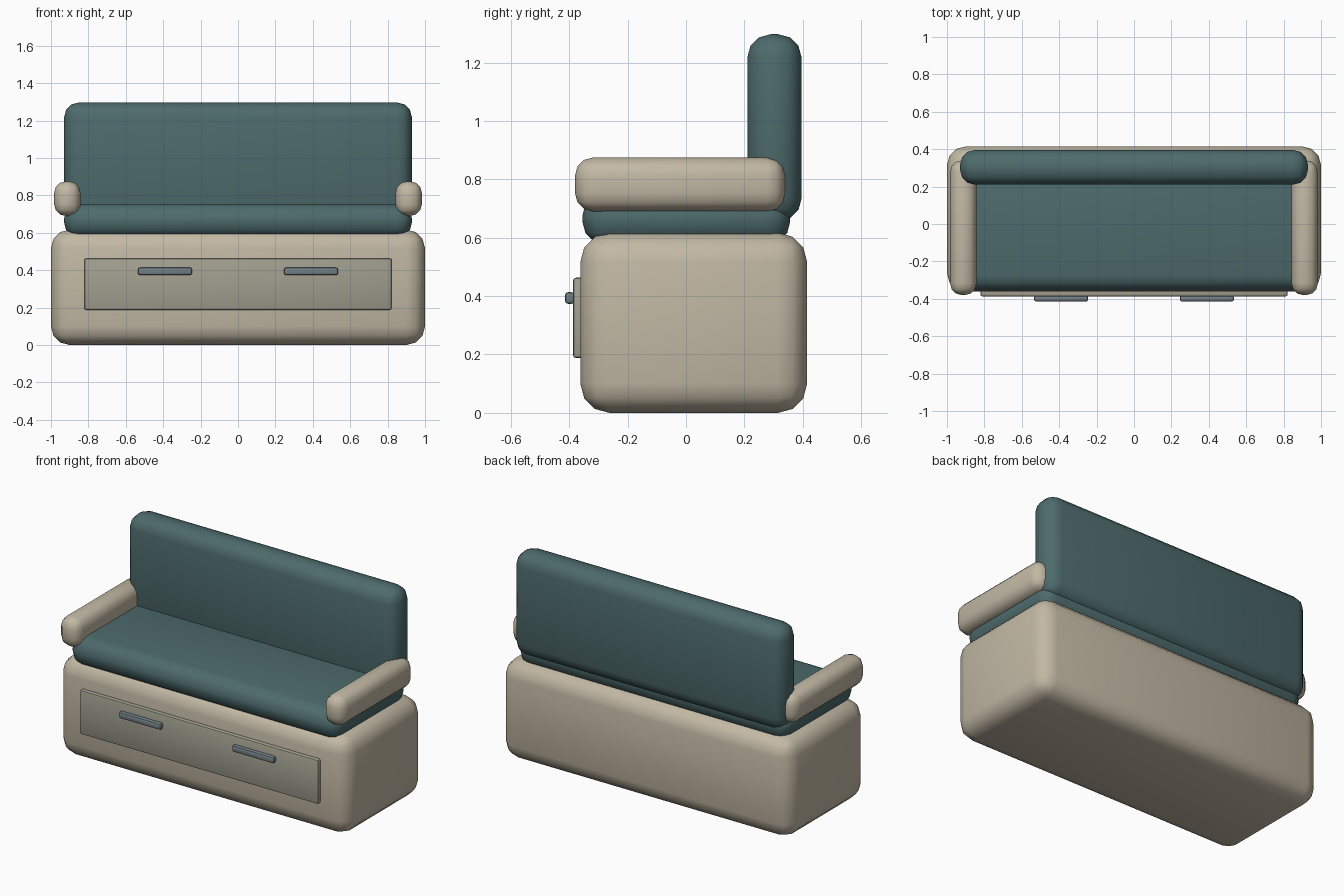
import bpy

if "Cube" in bpy.data.objects:
    bpy.data.objects.remove(bpy.data.objects["Cube"])


def material(name, rgb):
    m = bpy.data.materials.new(name)
    m.diffuse_color = (*rgb, 1)
    m.use_nodes = True
    m.node_tree.nodes["Principled BSDF"].inputs["Base Color"].default_value = m.diffuse_color
    return m


CREAM = material("cream", (0.54, 0.48, 0.37))
TEAL = material("teal", (0.075, 0.145, 0.15))
PANEL = material("panel", (0.36, 0.35, 0.28))
METAL = material("metal", (0.17, 0.22, 0.24))


def soft_box(name, x, y, z, radius, mat, segments=3):
    """Rounded box from (min, max) extents on each axis."""
    lo, hi = zip(x, y, z)
    bpy.ops.mesh.primitive_cube_add(
        size=1, location=[(a + b) / 2 for a, b in zip(lo, hi)])
    ob = bpy.context.object
    ob.name = name
    ob.scale = [b - a for a, b in zip(lo, hi)]
    bpy.ops.object.transform_apply(location=False, rotation=False, scale=True)
    ob.data.materials.append(mat)
    bevel = ob.modifiers.new("rounding", 'BEVEL')
    bevel.width = radius
    bevel.segments = segments
    bpy.ops.object.modifier_apply(modifier=bevel.name)
    bpy.ops.object.shade_smooth_by_angle()
    return ob


# Storage base and cushions
soft_box("base", (-1, 1), (-0.362, 0.415), (0, 0.617), 0.10, CREAM)
soft_box("seat", (-0.93, 0.93), (-0.355, 0.357), (0.575, 0.755), 0.08, TEAL)
soft_box("backrest", (-0.93, 0.93), (0.21, 0.396), (0.655, 1.297), 0.08, TEAL)

# Drawer front
soft_box("drawer_front", (-0.822, 0.822), (-0.387, -0.345), (0.188, 0.463),
         0.01, PANEL, 2)

# Armrests and drawer handles, one on each side
for side, s in (("left", -1), ("right", 1)):
    soft_box(f"{side}_armrest", sorted((s * 0.842, s * 0.983)),
             (-0.38, 0.34), (0.69, 0.875), 0.062, CREAM)
    soft_box(f"{side}_handle", sorted((s * 0.245, s * 0.535)),
             (-0.415, -0.382), (0.373, 0.414), 0.012, METAL, 2)
